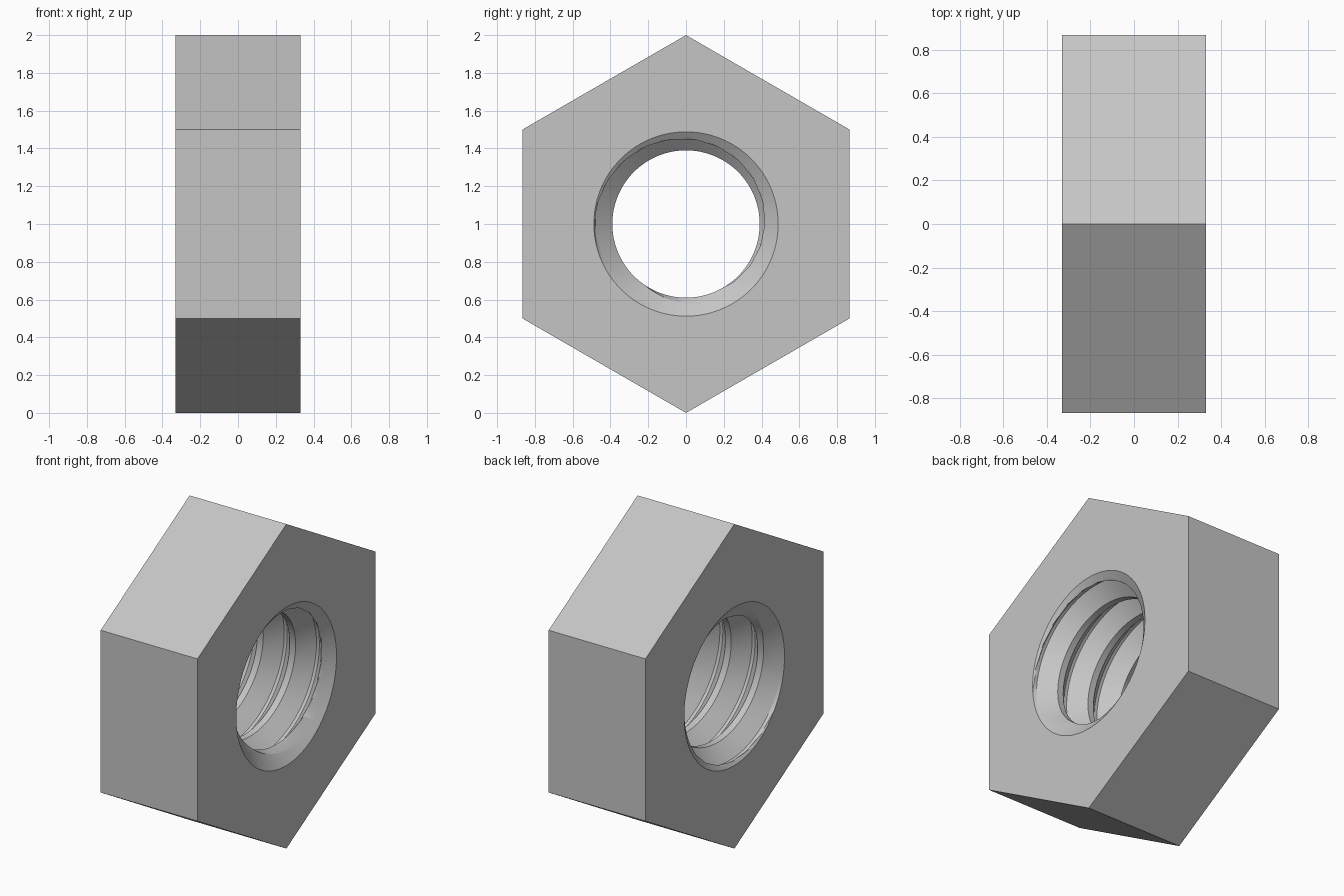
import bpy
import bmesh
import math

cube = bpy.data.objects.get("Cube")
if cube:
    bpy.data.objects.remove(cube, do_unlink=True)

# Main dimensions (bore axis along x)
HALF = 0.33                       # half thickness
HEX_R = 1.0                       # hexagon corner radius
MINOR, MAJOR = 0.39, 0.48         # thread radii
RIM, CHAMFER = 0.488, 0.7         # countersink mouth radius, depth per unit radius
PITCH, START = 0.22, 0.207        # thread pitch, groove centre at angle 0
ROOT, FLANK = 0.01, 0.08          # half root width, axial flank length
N, STEPS = 144, 14                # segments round the bore, rows per flank

# Row positions across one pitch: root, flank, crest, flank
ROWS = [-ROOT]
ROWS += [ROOT + FLANK * i / STEPS for i in range(STEPS + 1)]
ROWS += [PITCH - ROOT - FLANK + FLANK * i / STEPS for i in range(STEPS)]
R = len(ROWS)


def bore_radius(x, offset):
    """Thread radius, widened by the countersinks at both ends."""
    u = min(abs(offset), abs(PITCH - offset))
    thread = MAJOR - (u - ROOT) * (MAJOR - MINOR) / FLANK
    thread = max(MINOR, min(MAJOR, thread))
    return max(thread, RIM - (HALF - abs(x)) / CHAMFER)


bm = bmesh.new()
verts = {}


def point(key, x, r, angle):
    if key not in verts:
        verts[key] = bm.verts.new(
            (x, r * math.cos(angle), 1.0 + r * math.sin(angle)))
    return verts[key]


def rim(j, side):
    j %= N
    return point(("rim", j, side), side * HALF, RIM, math.tau * j / N)


def bore(j, i):
    """Vertex of the helical grid, clamped to the end rims."""
    if j == N:                    # one full turn joins the next pitch
        j, i = 0, i + R
    turn, row = divmod(i, R)
    x = START + PITCH * (j / N + turn) + ROWS[row]
    if abs(x) > HALF - 1e-4:
        return rim(j, 1 if x > 0 else -1)
    return point(("bore", j, i), x, bore_radius(x, ROWS[row]), math.tau * j / N)


def corner(k, side):
    k %= 6
    return point(("hex", k, side), side * HALF, HEX_R, math.radians(30 + 60 * k))


# Threaded bore
for j in range(N):
    for i in range(-5 * R, 3 * R):
        loop = [bore(j, i), bore(j + 1, i), bore(j + 1, i + 1), bore(j, i + 1)]
        loop = list(dict.fromkeys(loop))
        if len(loop) >= 3:
            bm.faces.new(loop)

# Hexagon sides and the two end faces
for k in range(6):
    bm.faces.new([corner(k, -1), corner(k + 1, -1), corner(k + 1, 1), corner(k, 1)])
    first = N // 12 + k * N // 6
    for side in (-1, 1):
        arc = [rim(j, side) for j in range(first + N // 6, first - 1, -1)]
        bm.faces.new([corner(k, side), corner(k + 1, side)] + arc)

bmesh.ops.recalc_face_normals(bm, faces=bm.faces[:])
mesh = bpy.data.meshes.new("hex_nut")
bm.to_mesh(mesh)
bm.free()
nut = bpy.data.objects.new("hex_nut", mesh)
bpy.context.collection.objects.link(nut)

# Plain grey metal
grey = bpy.data.materials.new("light_grey")
colour = (0.56, 0.56, 0.56, 1.0)
grey.use_nodes = True
grey.diffuse_color = colour
for node in grey.node_tree.nodes:
    if node.type == "BSDF_PRINCIPLED":
        node.inputs["Base Color"].default_value = colour
mesh.materials.append(grey)

# Smooth bore with crisp edges
bpy.ops.object.select_all(action="DESELECT")
nut.select_set(True)
bpy.context.view_layer.objects.active = nut
bpy.ops.object.shade_smooth_by_angle(angle=math.radians(20))
